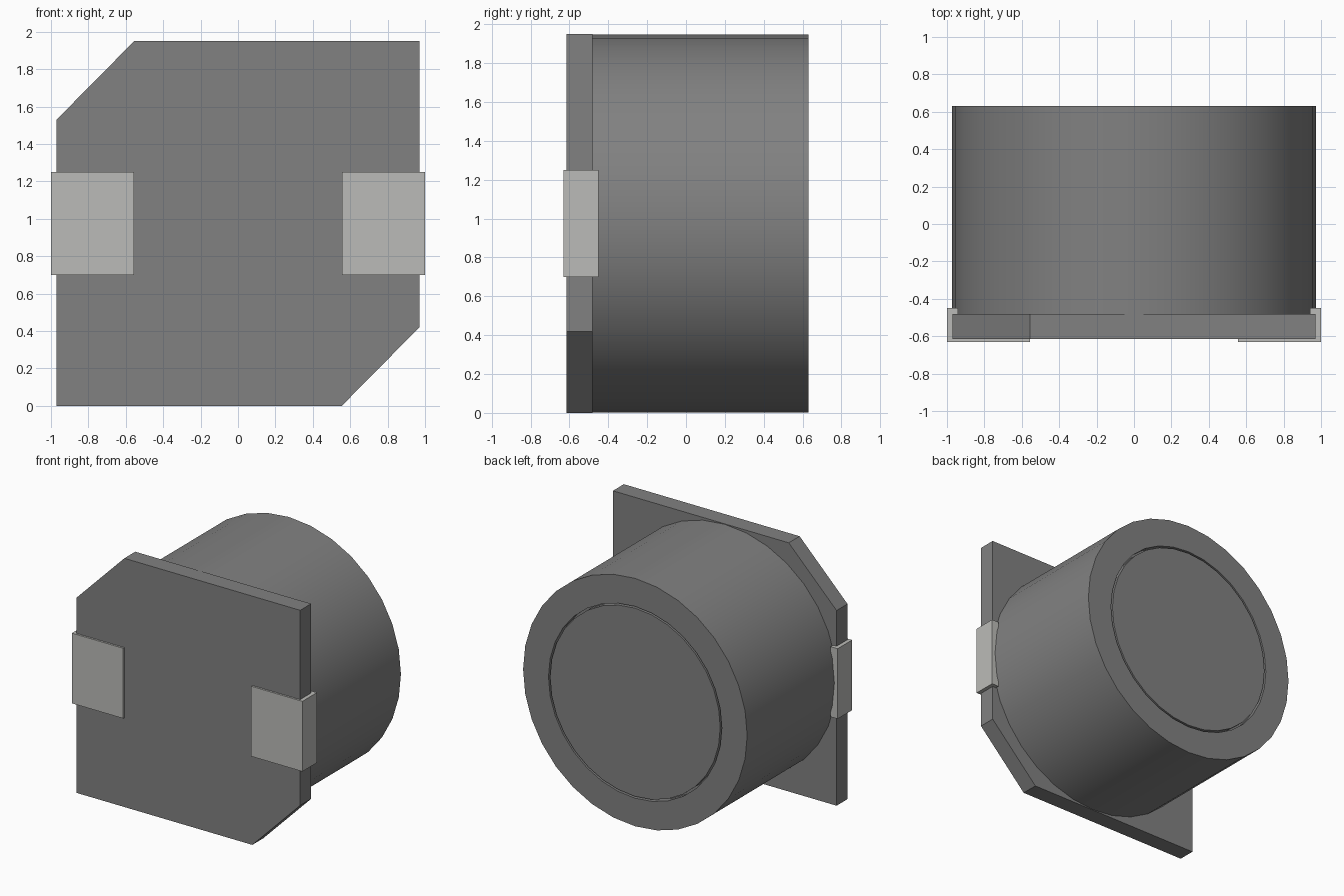
import bpy, bmesh, math

if "Cube" in bpy.data.objects:
    bpy.data.objects.remove(bpy.data.objects["Cube"])

CZ, R, SEG = 0.975, 0.972, 32


def material(name, color):
    m = bpy.data.materials.new(name)
    m.diffuse_color = (*color, 1)
    m.use_nodes = True
    m.node_tree.nodes["Principled BSDF"].inputs["Base Color"].default_value = m.diffuse_color
    return m


grey = material("ferrite grey", (0.22, 0.22, 0.22))
silver = material("terminal silver", (0.50, 0.50, 0.48))


def add_object(name, bm, mat):
    bmesh.ops.recalc_face_normals(bm, faces=bm.faces)
    me = bpy.data.meshes.new(name)
    bm.to_mesh(me)
    bm.free()
    me.materials.append(mat)
    ob = bpy.data.objects.new(name, me)
    bpy.context.collection.objects.link(ob)
    return ob


def extrude(bm, points, direction):
    face = bm.faces.new([bm.verts.new(p) for p in points])
    new = bmesh.ops.extrude_face_region(bm, geom=[face])["geom"]
    bmesh.ops.translate(bm, vec=direction,
                        verts=[g for g in new if isinstance(g, bmesh.types.BMVert)])


# base plate with two opposite corners cut off
bm = bmesh.new()
outline = [(-0.97, 0), (0.555, 0), (0.97, 0.42), (0.97, 1.95), (-0.555, 1.95), (-0.97, 1.53)]
extrude(bm, [(x, -0.615, z) for x, z in outline], (0, 0.135, 0))
add_object("base_plate", bm, grey)

# round body: rim ring, narrow groove, then the core face
bm = bmesh.new()
profile = [(R, -0.48), (R, 0.63), (0.752, 0.63), (0.752, 0.58), (0.738, 0.58), (0.738, 0.63)]
rings = []
for r, y in profile:
    rings.append([bm.verts.new((r * math.sin(2 * math.pi * i / SEG), y,
                                CZ + r * math.cos(2 * math.pi * i / SEG))) for i in range(SEG)])
for a, b in zip(rings, rings[1:]):
    for i in range(SEG):
        j = (i + 1) % SEG
        bm.faces.new((a[i], a[j], b[j], b[i]))
bm.faces.new(rings[0])
bm.faces.new(rings[-1])
body = add_object("round_body", bm, grey)
bpy.context.view_layer.objects.active = body
body.select_set(True)
bpy.ops.object.shade_smooth_by_angle(angle=math.radians(35))

# metal clips folded around both plate edges
clip = [(0.555, -0.63), (1.0, -0.63), (1.0, -0.45), (0.94, -0.45),
        (0.94, -0.48), (0.97, -0.48), (0.97, -0.615), (0.555, -0.615)]
for side, name in ((-1, "left_terminal"), (1, "right_terminal")):
    bm = bmesh.new()
    extrude(bm, [(side * x, y, 0.70) for x, y in clip], (0, 0, 0.55))
    add_object(name, bm, silver)
